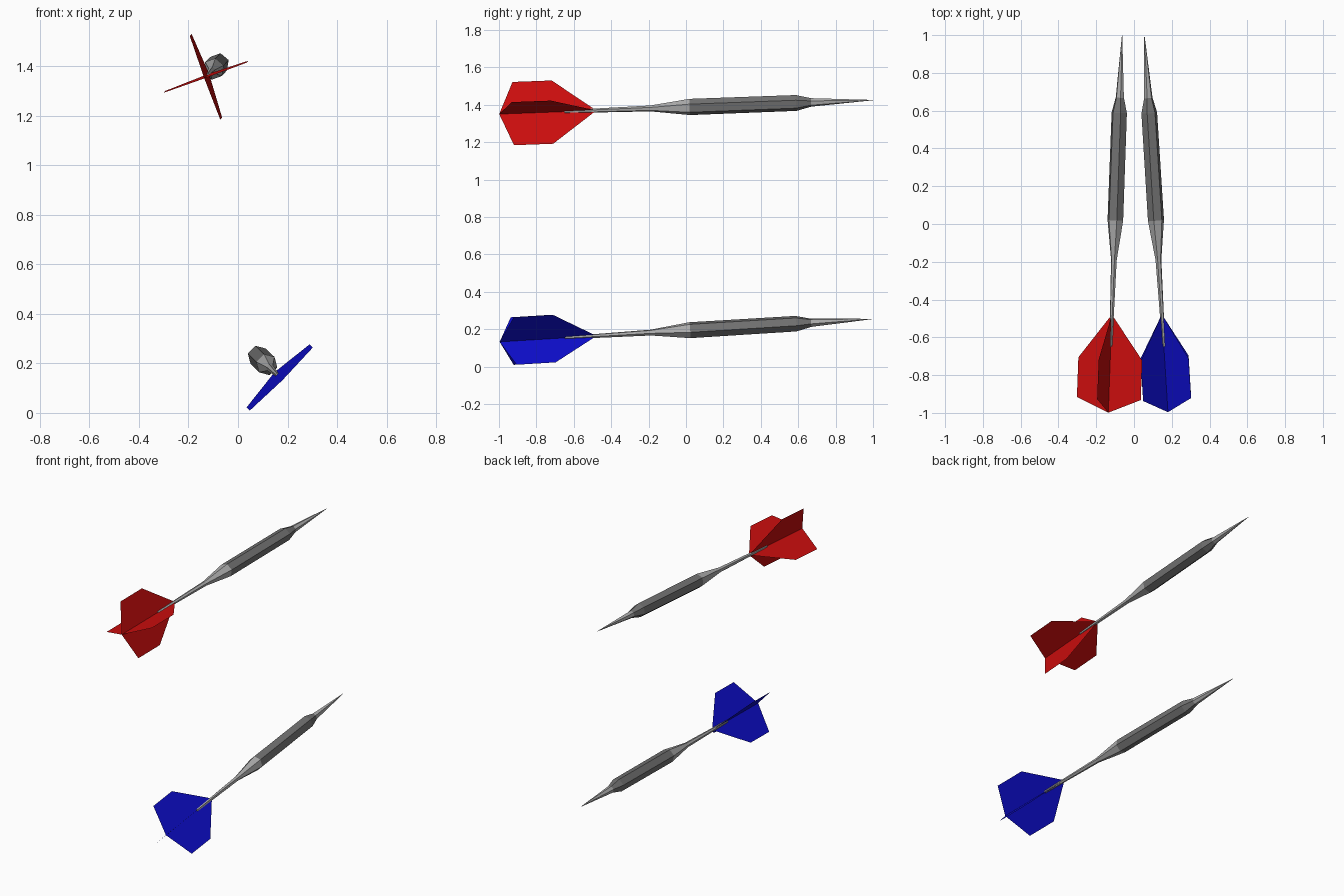
import bpy, bmesh, math
from mathutils import Vector, Matrix

cube = bpy.data.objects.get("Cube")
if cube:
    bpy.data.objects.remove(cube, do_unlink=True)


def material(name, rgb):
    m = bpy.data.materials.new(name)
    m.use_nodes = True
    m.diffuse_color = (*rgb, 1)
    m.node_tree.nodes["Principled BSDF"].inputs["Base Color"].default_value = (*rgb, 1)
    return m


steel = material("light steel", (0.42, 0.42, 0.42))
tungsten = material("dark barrel grey", (0.17, 0.17, 0.17))
red = material("flight red", (0.6, 0.004, 0.004))
blue = material("flight blue", (0.004, 0.004, 0.6))

SIDES = 6
# (distance along the axis, radius)
POINT = [(1.0, 0.001), (0.67, 0.023)]
BARREL = [(0.67, 0.023), (0.59, 0.043), (0.02, 0.044)]
SHAFT = [(0.02, 0.044), (-0.19, 0.016), (-0.65, 0.008)]
FLIGHT = [(-0.48, 0), (-0.715, 0.18), (-0.925, 0.18), (-1.0, 0)]


def finish(name, bm, mat, matrix):
    me = bpy.data.meshes.new(name)
    bm.to_mesh(me)
    bm.free()
    me.materials.append(mat)
    me.transform(matrix)
    ob = bpy.data.objects.new(name, me)
    bpy.context.collection.objects.link(ob)


def lathe(name, profile, mat, matrix):
    """Six-sided turned part along local y."""
    bm = bmesh.new()
    rings = []
    for y, r in profile:
        angles = [math.tau * i / SIDES for i in range(SIDES)]
        rings.append([bm.verts.new((r * math.cos(a), y, r * math.sin(a))) for a in angles])
    for a, b in zip(rings, rings[1:]):
        for i in range(SIDES):
            j = (i + 1) % SIDES
            bm.faces.new((a[i], a[j], b[j], b[i]))
    bm.faces.new(rings[0])
    bm.faces.new(rings[-1])
    bmesh.ops.recalc_face_normals(bm, faces=bm.faces)
    finish(name, bm, mat, matrix)


def flights(name, mat, matrix):
    """Four paper-thin fins crossing on the axis."""
    bm = bmesh.new()
    for k in range(4):
        turn = Matrix.Rotation(k * math.pi / 2, 3, 'Y')
        bm.faces.new([bm.verts.new(turn @ Vector((r, y, 0))) for y, r in FLIGHT])
    finish(name, bm, mat, matrix)


def dart(label, tip, tail, roll, mat):
    tip, tail = Vector(tip), Vector(tail)
    axis = (tip - tail).normalized()
    aim = Vector((0, 1, 0)).rotation_difference(axis).to_matrix().to_4x4()
    place = (Matrix.Translation((tip + tail) / 2) @ aim
             @ Matrix.Rotation(-math.radians(roll), 4, 'Y'))
    lathe(label + "_point", POINT, steel, place)
    lathe(label + "_barrel", BARREL, tungsten, place)
    lathe(label + "_shaft", SHAFT, steel, place)
    flights(label + "_flights", mat, place)


dart("red", (-0.063, 1, 1.425), (-0.136, -1, 1.35), 20, red)
dart("blue", (0.055, 1, 0.255), (0.18, -1, 0.132), 45, blue)
